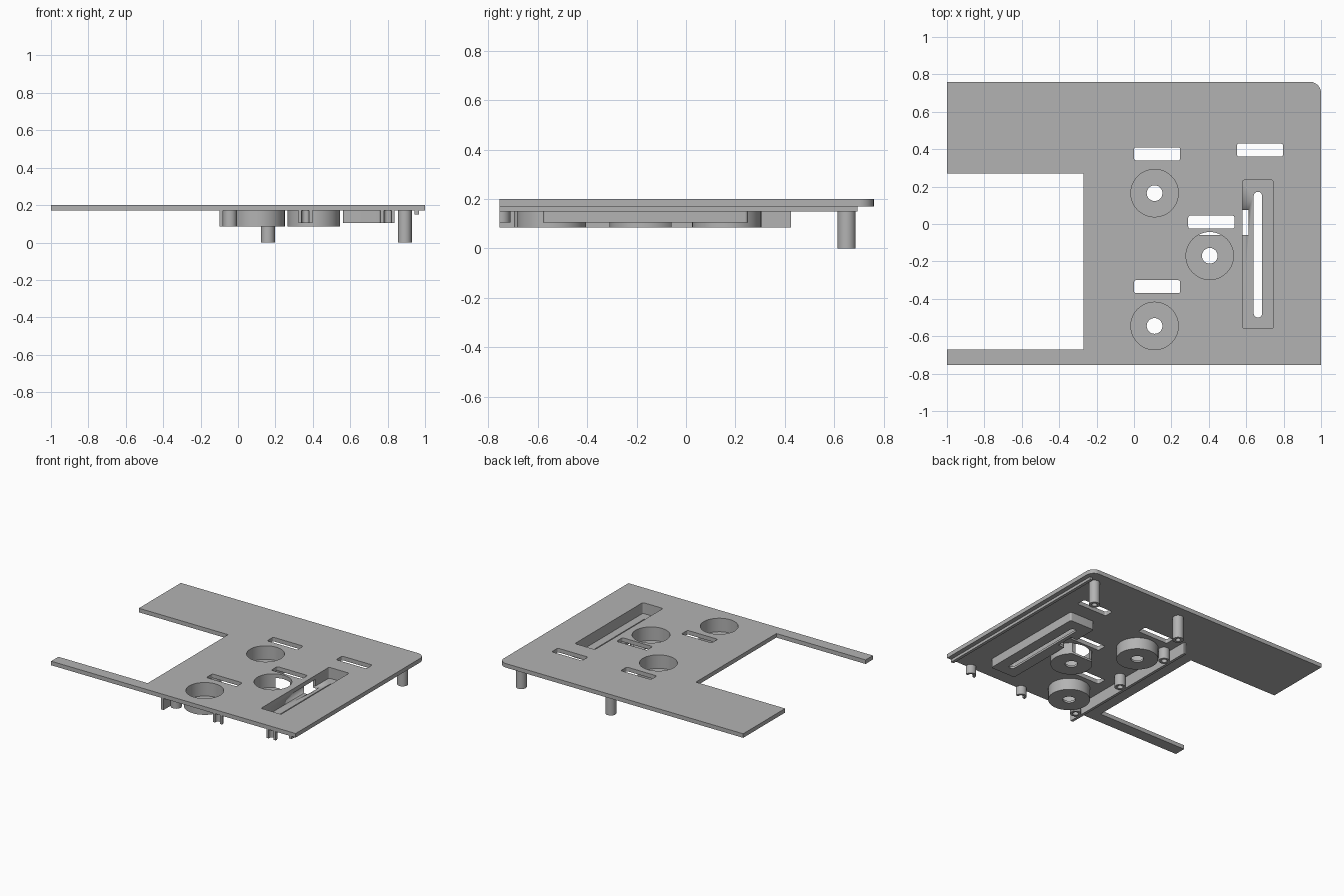
import bpy, bmesh, math

if "Cube" in bpy.data.objects:
    bpy.data.objects.remove(bpy.data.objects["Cube"], do_unlink=True)

grey = bpy.data.materials.new("plain grey")
grey.use_nodes = True
grey.diffuse_color = (0.45, 0.45, 0.45, 1)
grey.node_tree.nodes["Principled BSDF"].inputs["Base Color"].default_value = grey.diffuse_color


def arc(cx, cy, r, start=0, sweep=360, n=48):
    count = n if sweep == 360 else n + 1
    angles = [math.radians(start + sweep * i / n) for i in range(count)]
    return [(cx + r * math.cos(a), cy + r * math.sin(a)) for a in angles]


def rect(x0, x1, y0, y1, r=0.0):
    if not r:
        return [(x0, y0), (x1, y0), (x1, y1), (x0, y1)]
    corners = [(x1 - r, y1 - r), (x0 + r, y1 - r), (x0 + r, y0 + r), (x1 - r, y0 + r)]
    return [p for i, c in enumerate(corners) for p in arc(*c, r, i * 90, 90, 8)]


def extrude(name, loops, z0, z1):
    """Solid from an outer outline and any hole outlines."""
    curve = bpy.data.curves.new(name, "CURVE")
    curve.dimensions = "2D"
    curve.fill_mode = "BOTH"
    curve.extrude = (z1 - z0) / 2
    for loop in loops:
        spline = curve.splines.new("POLY")
        spline.points.add(len(loop) - 1)
        for point, (x, y) in zip(spline.points, loop):
            point.co = (x, y, 0, 1)
        spline.use_cyclic_u = True
    temp = bpy.data.objects.new(name + "_outline", curve)
    bpy.context.collection.objects.link(temp)
    graph = bpy.context.evaluated_depsgraph_get()
    mesh = bpy.data.meshes.new_from_object(temp.evaluated_get(graph))
    bpy.data.objects.remove(temp, do_unlink=True)
    bm = bmesh.new()
    bm.from_mesh(mesh)
    bmesh.ops.remove_doubles(bm, verts=bm.verts, dist=1e-5)
    bmesh.ops.translate(bm, verts=bm.verts, vec=(0, 0, (z0 + z1) / 2))
    bmesh.ops.recalc_face_normals(bm, faces=bm.faces)
    bm.to_mesh(mesh)
    bm.free()
    mesh.materials.clear()
    mesh.materials.append(grey)
    obj = bpy.data.objects.new(name, mesh)
    bpy.context.collection.objects.link(obj)
    bpy.ops.object.select_all(action="DESELECT")
    obj.select_set(True)
    bpy.context.view_layer.objects.active = obj
    bpy.ops.object.shade_smooth_by_angle(angle=math.radians(30))
    return obj


def cut(obj, cutter):
    mod = obj.modifiers.new("clearance", "BOOLEAN")
    mod.operation = "DIFFERENCE"
    mod.solver = "EXACT"
    mod.object = cutter
    bpy.context.view_layer.objects.active = obj
    bpy.ops.object.modifier_apply(modifier=mod.name)


UNDER, TOP = 0.17, 0.2
CUP_LOW, TRAY_LOW = 0.085, 0.105
cups = [(0.11, 0.165), (0.405, -0.17), (0.11, -0.545)]
windows = [rect(x, x + 0.247, y, y + 0.07, 0.012)
           for x, y in [(0, 0.34), (0.55, 0.36), (0.29, -0.025), (0, -0.37)]]
tray_opening = rect(0.58, 0.745, -0.56, 0.235, 0.012)

# Flat panel with side notch, windows and openings
outline = [(-1, -0.755), (1, -0.755)] + arc(0.94, 0.7, 0.06, 0, 90, 12) + [
    (-1, 0.76), (-1, 0.27), (-0.27, 0.27), (-0.27, -0.67), (-1, -0.67)]
extrude("panel", [outline, tray_opening] + windows
        + [arc(x, y, 0.127) for x, y in cups], UNDER, TOP)

# Round recessed cups
pieces = []
for i, (x, y) in enumerate(cups):
    wall = extrude(f"cup_wall_{i + 1}", [arc(x, y, 0.14), arc(x, y, 0.127)], CUP_LOW + 0.015, UNDER)
    floor = extrude(f"cup_floor_{i + 1}", [arc(x, y, 0.14), arc(x, y, 0.042)],
                    CUP_LOW, CUP_LOW + 0.015)
    if i == 1:
        pieces += [wall, floor]

# Long recessed tray with a slot
tray_outer = rect(0.562, 0.763, -0.578, 0.25, 0.012)
pieces.append(extrude("tray_wall", [tray_outer, tray_opening], TRAY_LOW + 0.015, UNDER))
pieces.append(extrude("tray_floor", [tray_outer, rect(0.64, 0.685, -0.5, 0.172, 0.022)],
                      TRAY_LOW, TRAY_LOW + 0.015))

# Clearance shared by the middle cup and the tray
clearance = extrude("clearance_cutter", [rect(0.25, 0.612, -0.058, 0.075)], 0.05, UNDER + 0.01)
for piece in pieces:
    cut(piece, clearance)
bpy.data.objects.remove(clearance, do_unlink=True)


# Hollow posts with closed roots
def post(name, x, y, low, bore):
    extrude(name, [arc(x, y, 0.037, n=32), arc(x, y, bore, n=32)], low, UNDER)


for side, x in (("right", 0.16), ("left", 0.892)):
    post(f"{side}_long_post", x, 0.65, 0, 0.018)
for i, y in enumerate((-0.66, -0.197, 0.262)):
    post(f"short_post_{i + 1}", -0.043, y, CUP_LOW, 0.02)

# Half-round clips along the front edge
for side, x in (("right", 0.36), ("left", 0.8)):
    ring = arc(x, -0.748, 0.037, 0, 180, 16) + [(x - 0.037, -0.755), (x - 0.02, -0.755)]
    ring += arc(x, -0.748, 0.02, 180, -180, 16) + [(x + 0.02, -0.755), (x + 0.037, -0.755)]
    extrude(f"{side}_front_clip", [ring], TRAY_LOW, UNDER)

# Ribs under the panel
extrude("inner_rib", [rect(-0.1, -0.08, -0.755, 0.425)], CUP_LOW, UNDER)
extrude("edge_rib", [rect(0.945, 0.967, -0.755, 0.695)], 0.15, UNDER)
